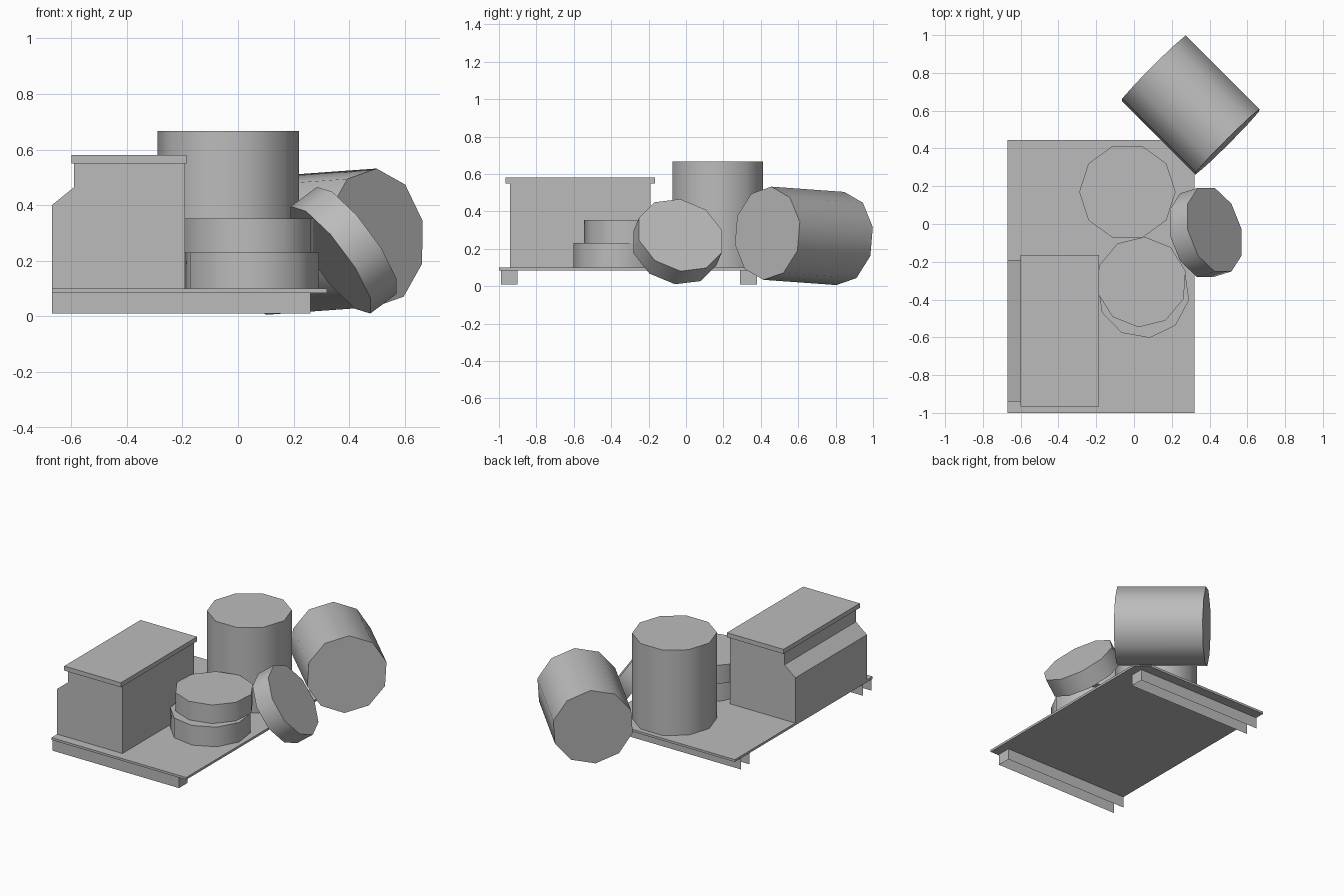
import bpy, bmesh, math
from mathutils import Vector, Matrix

if "Cube" in bpy.data.objects:
    bpy.data.objects.remove(bpy.data.objects["Cube"])

grey = bpy.data.materials.new("grey")
grey.diffuse_color = (0.5, 0.5, 0.5, 1)
grey.use_nodes = True
grey.node_tree.nodes["Principled BSDF"].inputs["Base Color"].default_value = grey.diffuse_color


def finish(name, bm, smooth=False, closed=True):
    if closed:
        bmesh.ops.recalc_face_normals(bm, faces=bm.faces)
    mesh = bpy.data.meshes.new(name)
    bm.to_mesh(mesh)
    bm.free()
    mesh.materials.append(grey)
    if smooth:
        mesh.polygons.foreach_set("use_smooth", [True] * len(mesh.polygons))
        mesh.set_sharp_from_angle(angle=math.radians(50))
    obj = bpy.data.objects.new(name, mesh)
    bpy.context.collection.objects.link(obj)
    return obj


def extrude_profile(name, profile, y0, y1):
    """Closed prism from an xz profile, running along y."""
    bm = bmesh.new()
    face = bm.faces.new([bm.verts.new((x, y0, z)) for x, z in profile])
    out = bmesh.ops.extrude_face_region(bm, geom=[face])["geom"]
    moved = [v for v in out if isinstance(v, bmesh.types.BMVert)]
    bmesh.ops.translate(bm, verts=moved, vec=(0, y1 - y0, 0))
    return finish(name, bm)


def box(name, x0, x1, y0, y1, z0, z1):
    return extrude_profile(name, [(x0, z0), (x1, z0), (x1, z1), (x0, z1)], y0, y1)


def drum(name, start, end, radius, vertex_dir, turn=0.0):
    """Ten-sided drum between two cap centres; one corner points at vertex_dir."""
    start, end = Vector(start), Vector(end)
    w = (end - start).normalized()
    u = Vector(vertex_dir)
    u = (u - w * u.dot(w)).normalized()
    u = Matrix.Rotation(math.radians(turn), 3, w) @ u
    frame = Matrix((u, w.cross(u), w)).transposed().to_4x4()
    frame.translation = (start + end) / 2
    bm = bmesh.new()
    bmesh.ops.create_cone(bm, cap_ends=True, segments=10, radius1=radius,
                          radius2=radius, depth=(end - start).length)
    # put a corner exactly on the local x axis
    v = bm.verts[:][0].co
    bmesh.ops.rotate(bm, verts=bm.verts,
                     matrix=Matrix.Rotation(-math.atan2(v.y, v.x), 3, 'Z'))
    bmesh.ops.transform(bm, matrix=frame, verts=bm.verts)
    return finish(name, bm, smooth=True)


def runner(name, y0, y1, x0=-0.67, x1=0.26, z0=0.01, z1=0.085):
    """Folded sheet channel, open below and at the left end."""
    bm = bmesh.new()
    path = [(x0, y0), (x1, y0), (x1, y1), (x0, y1)]
    low = [bm.verts.new((x, y, z0)) for x, y in path]
    top = [bm.verts.new((x, y, z1)) for x, y in path]
    for i in range(3):
        bm.faces.new((low[i], low[i + 1], top[i + 1], top[i]))
    return finish(name, bm, closed=False)


# Platform and its two runners
box("platform", -0.67, 0.32, -1.0, 0.445, 0.085, 0.1)
runner("front_runner", -0.99, -0.90)
runner("back_runner", 0.29, 0.38)

# Cabinet with a sloped shoulder, and its lid
extrude_profile("cabinet", [(-0.67, 0.1), (-0.19, 0.1), (-0.19, 0.55),
                            (-0.59, 0.55), (-0.59, 0.465), (-0.67, 0.40)],
                -0.94, -0.19)
box("cabinet_lid", -0.60, -0.185, -0.965, -0.165, 0.55, 0.58)

# Drums standing on the platform
drum("tall_drum", (-0.035, 0.17, 0.1), (-0.035, 0.17, 0.667), 0.255, (1, 0, 0))
drum("lower_disc", (0.05, -0.36, 0.1), (0.05, -0.36, 0.23), 0.245, (1, 0, 0), -10)
drum("upper_disc", (0.04, -0.307, 0.23), (0.04, -0.307, 0.353), 0.24, (1, 0, 0), 14)

# Disc leaning on the platform edge
drum("leaning_disc", (0.333, -0.059, 0.203), (0.427, -0.03, 0.273), 0.24, (-0.57, 0, 0.785))

# Drum lying on the ground behind
drum("fallen_drum", (0.105, 0.825, 0.255), (0.495, 0.435, 0.283), 0.25, (0, 0, 1), -4)
